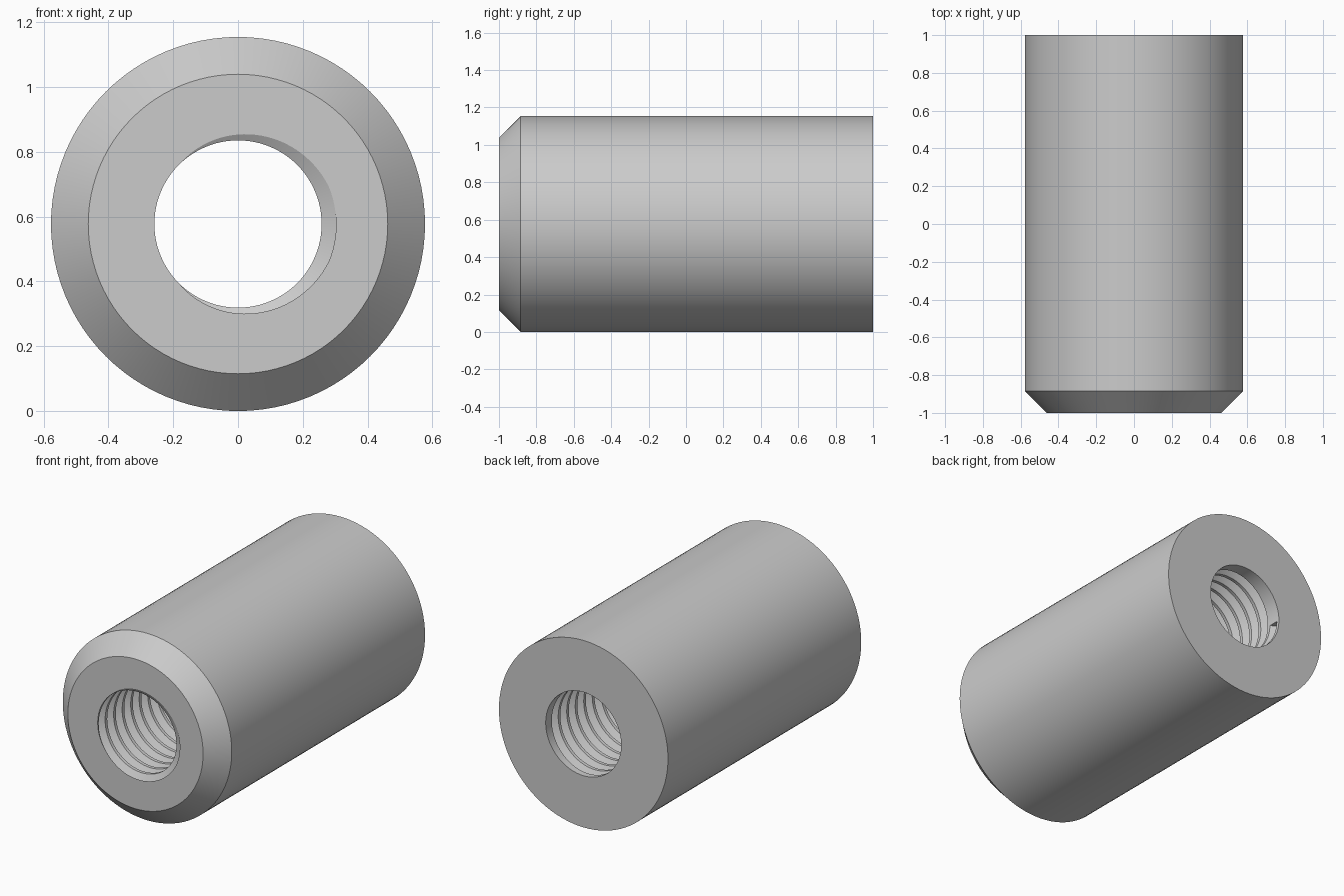
import bpy, bmesh
from math import cos, sin, tau, radians

cube = bpy.data.objects.get("Cube")
if cube:
    bpy.data.objects.remove(cube, do_unlink=True)

SEG = 96                    # sides of the round parts
RADIUS, CHAMFER = 0.577, 0.115
BORE, ROOT = 0.258, 0.303   # thread crest and root radii
PITCH = 0.083
TURNS = 23.5
LAST = int(TURNS * SEG)

steel = bpy.data.materials.new("grey_steel")
steel.use_nodes = True
grey = (0.6, 0.6, 0.6, 1)
steel.diffuse_color = grey
steel.node_tree.nodes["Principled BSDF"].inputs["Base Color"].default_value = grey

bm = bmesh.new()


def point(radius, step, y):
    """Vertex at an angular step; positive steps turn clockwise from the front."""
    a = -tau * step / SEG
    return bm.verts.new((radius * cos(a), y, radius * sin(a) + RADIUS))


def face(*corners):
    bm.faces.new([point(*c) for c in corners])


# Outer skin: front chamfer and straight barrel
outline = [(RADIUS - CHAMFER, -1), (RADIUS, CHAMFER - 1), (RADIUS, 1)]
for s in range(SEG):
    for (r0, y0), (r1, y1) in zip(outline, outline[1:]):
        face((r0, s, y0), (r0, s + 1, y0), (r1, s + 1, y1), (r1, s, y1))

# Thread groove section: crest edge, two root corners, crest edge
groove = [(BORE, -3 / 8), (ROOT, -1 / 16), (ROOT, 1 / 16), (BORE, 3 / 8)]


def section(step):
    return [(r, step, -1 + PITCH * (step / SEG + o)) for r, o in groove]


# Sweep the groove along the helix, with the crest land beside it
for k in range(-SEG, LAST):
    a, b = section(k), section(k + 1)
    for i in range(3):
        face(a[i], b[i], b[i + 1], a[i + 1])
    if k + SEG < LAST:
        face(a[3], b[3], section(k + 1 + SEG)[0], section(k + SEG)[0])
    else:
        # Plain bore behind the last turn
        extra = []
        if k + SEG == LAST:
            end = section(LAST)
            extra = [(BORE, k, end[3][2]), (BORE, k, end[0][2])]
        face(a[3], b[3], (BORE, k + 1, 1), (BORE, k, 1), *extra)

# Wall where the groove stops
face(*section(LAST))

# Trim the thread flush with the front
bmesh.ops.remove_doubles(bm, verts=bm.verts[:], dist=1e-5)
bmesh.ops.bisect_plane(bm, geom=bm.verts[:] + bm.edges[:] + bm.faces[:], dist=1e-5,
                       plane_co=(0, -1, 0), plane_no=(0, -1, 0), clear_outer=True)
bmesh.ops.remove_doubles(bm, verts=bm.verts[:], dist=1e-5)

# Flat ring at each end
for y in (-1, 1):
    rim = [e for e in bm.edges if e.is_boundary
           and all(abs(v.co.y - y) < 1e-4 for v in e.verts)]
    bmesh.ops.triangle_fill(bm, edges=rim, use_beauty=True, normal=(0, y, 0))
bmesh.ops.recalc_face_normals(bm, faces=bm.faces[:])

mesh = bpy.data.meshes.new("threaded_sleeve")
bm.to_mesh(mesh)
bm.free()
mesh.materials.append(steel)
sleeve = bpy.data.objects.new("threaded_sleeve", mesh)
bpy.context.collection.objects.link(sleeve)

bpy.ops.object.select_all(action="DESELECT")
sleeve.select_set(True)
bpy.context.view_layer.objects.active = sleeve
bpy.ops.object.shade_smooth_by_angle(angle=radians(30))
